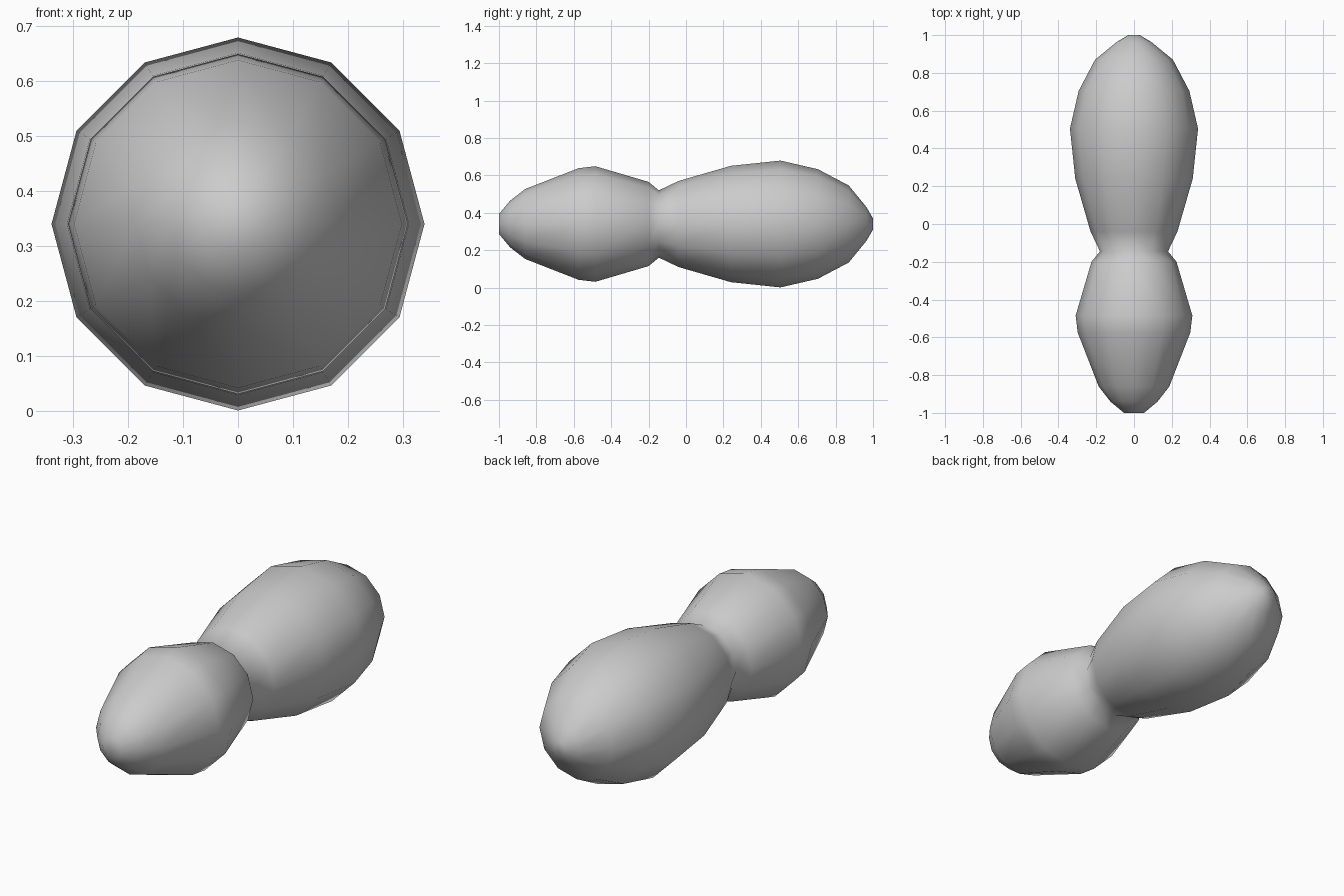
import bpy, bmesh
from math import sin, cos, pi

if "Cube" in bpy.data.objects:
    bpy.data.objects.remove(bpy.data.objects["Cube"])

SIDES = 12
AXIS_Z = 0.34

# Two-lobed profile along y: (y, radius)
profile = [(-1.0, 0.053), (-0.94, 0.125), (-0.86, 0.187), (-0.575, 0.298),
           (-0.485, 0.309), (-0.2, 0.225), (-0.145, 0.18), (-0.04, 0.23),
           (0.24, 0.311), (0.505, 0.339), (0.705, 0.293), (0.87, 0.206),
           (0.965, 0.09), (1.0, 0.03)]

# Turned body, rings joined end to end around the y axis
bm = bmesh.new()
rings = []
for y, r in profile:
    rings.append([bm.verts.new((r * cos(2 * pi * i / SIDES), y,
                                AXIS_Z + r * sin(2 * pi * i / SIDES)))
                  for i in range(SIDES)])
for a, b in zip(rings, rings[1:]):
    for i in range(SIDES):
        j = (i + 1) % SIDES
        bm.faces.new((a[i], a[j], b[j], b[i]))

# End caps
bm.faces.new(rings[0])
bm.faces.new(rings[-1])
bmesh.ops.recalc_face_normals(bm, faces=bm.faces)
for f in bm.faces:
    f.smooth = True

mesh = bpy.data.meshes.new("peanut_shell")
bm.to_mesh(mesh)
bm.free()
shell = bpy.data.objects.new("peanut_shell", mesh)
bpy.context.collection.objects.link(shell)
